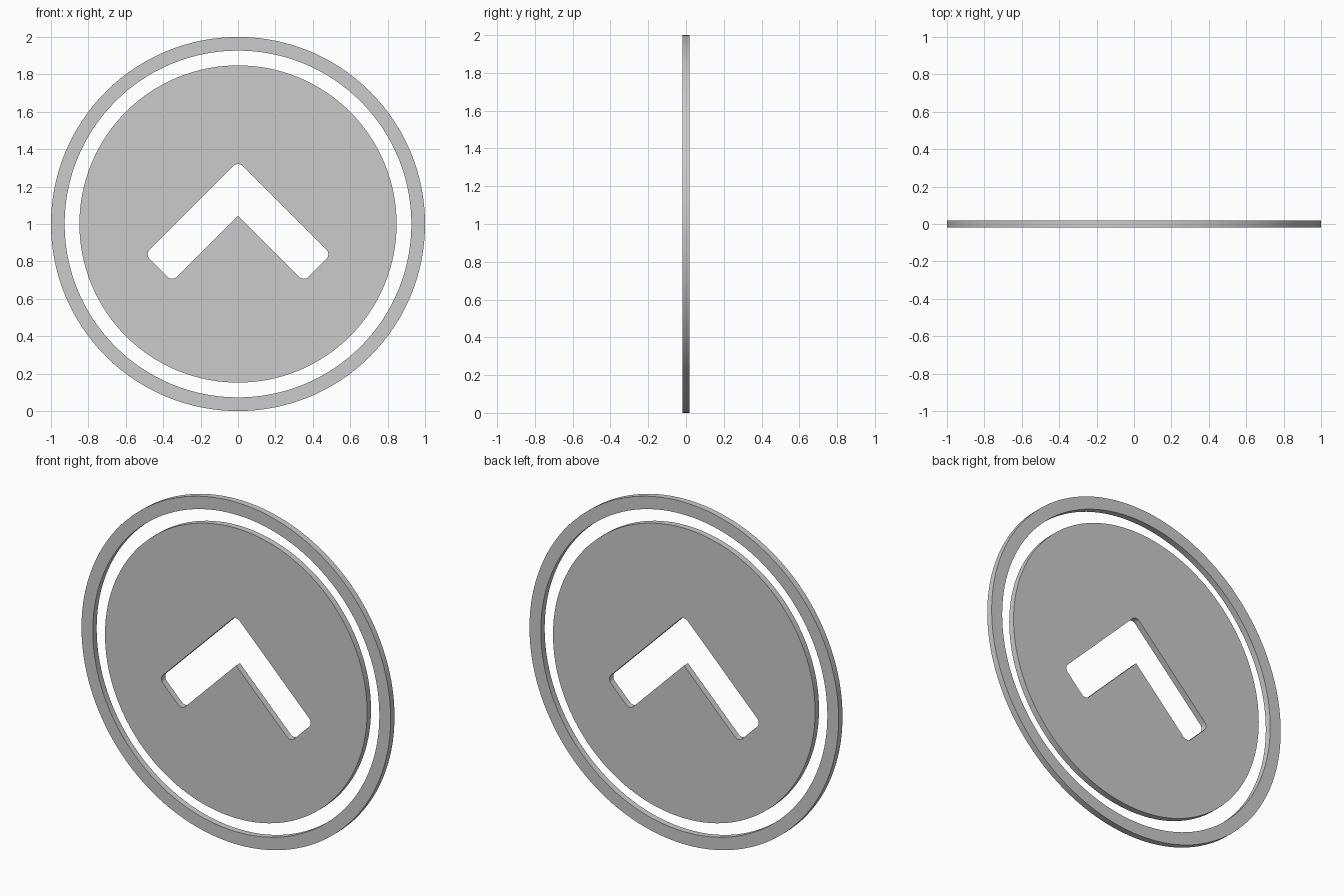
import bpy
from math import pi, sin, cos
from mathutils import Vector

if "Cube" in bpy.data.objects:
    bpy.data.objects.remove(bpy.data.objects["Cube"])

HALF_DEPTH = 0.018
CENTRE_Z = 1.0


def circle(radius, count=128):
    return [(radius * cos(2 * pi * i / count), CENTRE_Z + radius * sin(2 * pi * i / count))
            for i in range(count)]


def rounded(corners, steps=8):
    """Outline from (x, z, radius) corners; the rounded ones are right angles."""
    points = []
    for i, (x, z, r) in enumerate(corners):
        p = Vector((x, z))
        if r == 0:
            points.append(p)
            continue
        a = (Vector(corners[i - 1][:2]) - p).normalized()
        b = (Vector(corners[(i + 1) % len(corners)][:2]) - p).normalized()
        for k in range(steps + 1):
            t = pi / 2 * k / steps
            points.append(p + r * (a + b) - r * (b * cos(t) + a * sin(t)))
    return points


def plate(name, outlines):
    """Extruded flat plate; outlines after the first are holes."""
    curve = bpy.data.curves.new(name, 'CURVE')
    curve.dimensions = '2D'
    curve.fill_mode = 'BOTH'
    curve.extrude = HALF_DEPTH
    for outline in outlines:
        spline = curve.splines.new('POLY')
        spline.points.add(len(outline) - 1)
        for point, (x, z) in zip(spline.points, outline):
            point.co = (x, z, 0, 1)
        spline.use_cyclic_u = True
    obj = bpy.data.objects.new(name, curve)
    bpy.context.collection.objects.link(obj)
    obj.rotation_euler.x = pi / 2
    bpy.ops.object.select_all(action='DESELECT')
    obj.select_set(True)
    bpy.context.view_layer.objects.active = obj
    bpy.ops.object.convert(target='MESH')
    obj = bpy.context.view_layer.objects.active
    # Weld caps to walls, then keep the rims crisp
    bpy.ops.object.mode_set(mode='EDIT')
    bpy.ops.mesh.select_all(action='SELECT')
    bpy.ops.mesh.remove_doubles(threshold=0.0001)
    bpy.ops.mesh.normals_make_consistent(inside=False)
    bpy.ops.object.mode_set(mode='OBJECT')
    bpy.ops.object.transform_apply(rotation=True)
    bpy.ops.object.shade_smooth_by_angle(angle=pi / 6)
    return obj


# Upward chevron opening with a sharp inner corner
R = 0.034
chevron = rounded([
    (0, 1.335, R), (-0.497, 0.838, R), (-0.352, 0.693, R),
    (0, 1.045, 0),
    (0.352, 0.693, R), (0.497, 0.838, R),
])

# Outer ring and pierced centre disc
plate("outer_ring", [circle(1.0), circle(0.927)])
plate("centre_disc", [circle(0.848), chevron])
